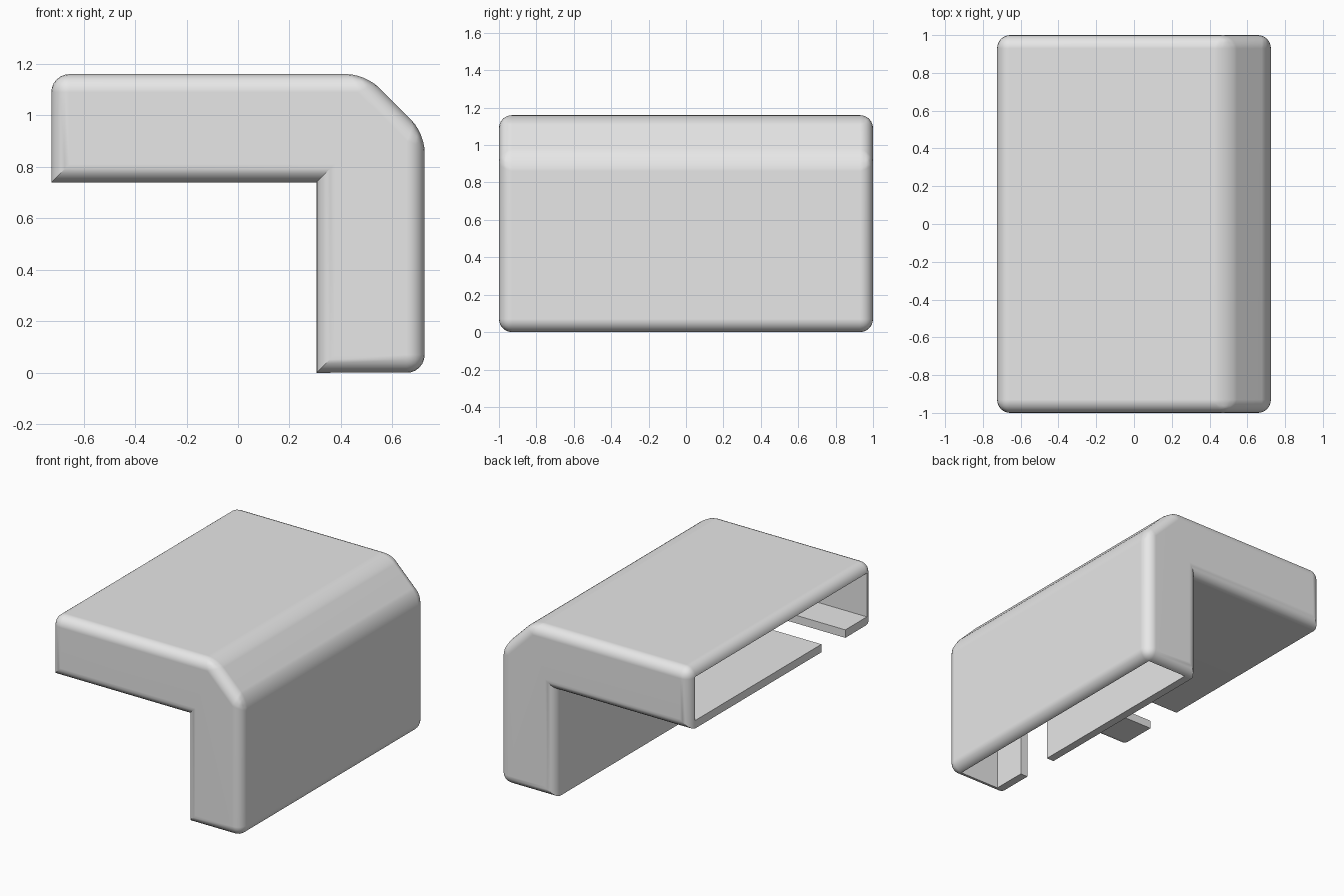
import bpy
import bmesh
import math

old = bpy.data.objects.get("Cube")
if old:
    bpy.data.objects.remove(old, do_unlink=True)

grey = bpy.data.materials.new("light_grey")
grey.use_nodes = True
grey.diffuse_color = (0.8, 0.8, 0.8, 1)
grey.node_tree.nodes["Principled BSDF"].inputs["Base Color"].default_value = (0.8, 0.8, 0.8, 1)


def extrude_profile(name, points, y0, y1, radius=0, sharp=()):
    """Extrude an x-z profile along y; round every edge but the y edges at sharp points."""
    bm = bmesh.new()
    face = bm.faces.new([bm.verts.new((x, y0, z)) for x, z in points])
    moved = bmesh.ops.extrude_face_region(bm, geom=[face])["geom"]
    for v in moved:
        if isinstance(v, bmesh.types.BMVert):
            v.co.y = y1
    bmesh.ops.recalc_face_normals(bm, faces=bm.faces)
    if radius:
        def stays_sharp(e):
            a, b = (v.co for v in e.verts)
            return abs(a.y - b.y) > 0.1 and any(
                math.hypot(a.x - x, a.z - z) < 0.001 for x, z in sharp)
        edges = [e for e in bm.edges if not stays_sharp(e)]
        bmesh.ops.bevel(bm, geom=edges, offset=radius, offset_type='OFFSET',
                        segments=6, profile=0.5, affect='EDGES', clamp_overlap=False)
    mesh = bpy.data.meshes.new(name)
    bm.to_mesh(mesh)
    bm.free()
    mesh.materials.append(grey)
    obj = bpy.data.objects.new(name, mesh)
    bpy.context.collection.objects.link(obj)
    return obj


def cut(target, cutter):
    mod = target.modifiers.new("cut", 'BOOLEAN')
    mod.operation = 'DIFFERENCE'
    mod.solver = 'EXACT'
    mod.object = cutter
    bpy.context.view_layer.objects.active = target
    bpy.ops.object.modifier_apply(modifier=mod.name)
    bpy.data.objects.remove(cutter, do_unlink=True)


# Rounded L-shaped cover with a chamfered outer corner
inner = [(0.305, 0), (0.305, 0.74), (-0.725, 0.74)]
shell = extrude_profile(
    "corner_cover",
    inner + [(-0.725, 1.16), (0.495, 1.16), (0.725, 0.93), (0.725, 0)],
    -1, 1, 0.07, inner)

# Hollow channel, open at both ends
channel = extrude_profile(
    "channel_cutter",
    [(0.36, -0.2), (0.36, 0.795), (-0.9, 0.795), (-0.9, 1.095),
     (0.468, 1.095), (0.66, 0.903), (0.66, -0.2)],
    -0.935, 0.935)
cut(shell, channel)

# Slot running along both inner walls
slot = extrude_profile(
    "slot_cutter",
    [(0.2, -0.2), (0.2, 0.65), (-0.9, 0.65), (-0.9, 0.85), (0.42, 0.85), (0.42, -0.2)],
    -0.70, -0.44)
cut(shell, slot)

# Soft rounded edges, crisp cut edges
bpy.ops.object.select_all(action='DESELECT')
shell.select_set(True)
bpy.context.view_layer.objects.active = shell
bpy.ops.object.shade_smooth_by_angle(angle=math.radians(30))
weighted = shell.modifiers.new("even_normals", 'WEIGHTED_NORMAL')
weighted.keep_sharp = True
